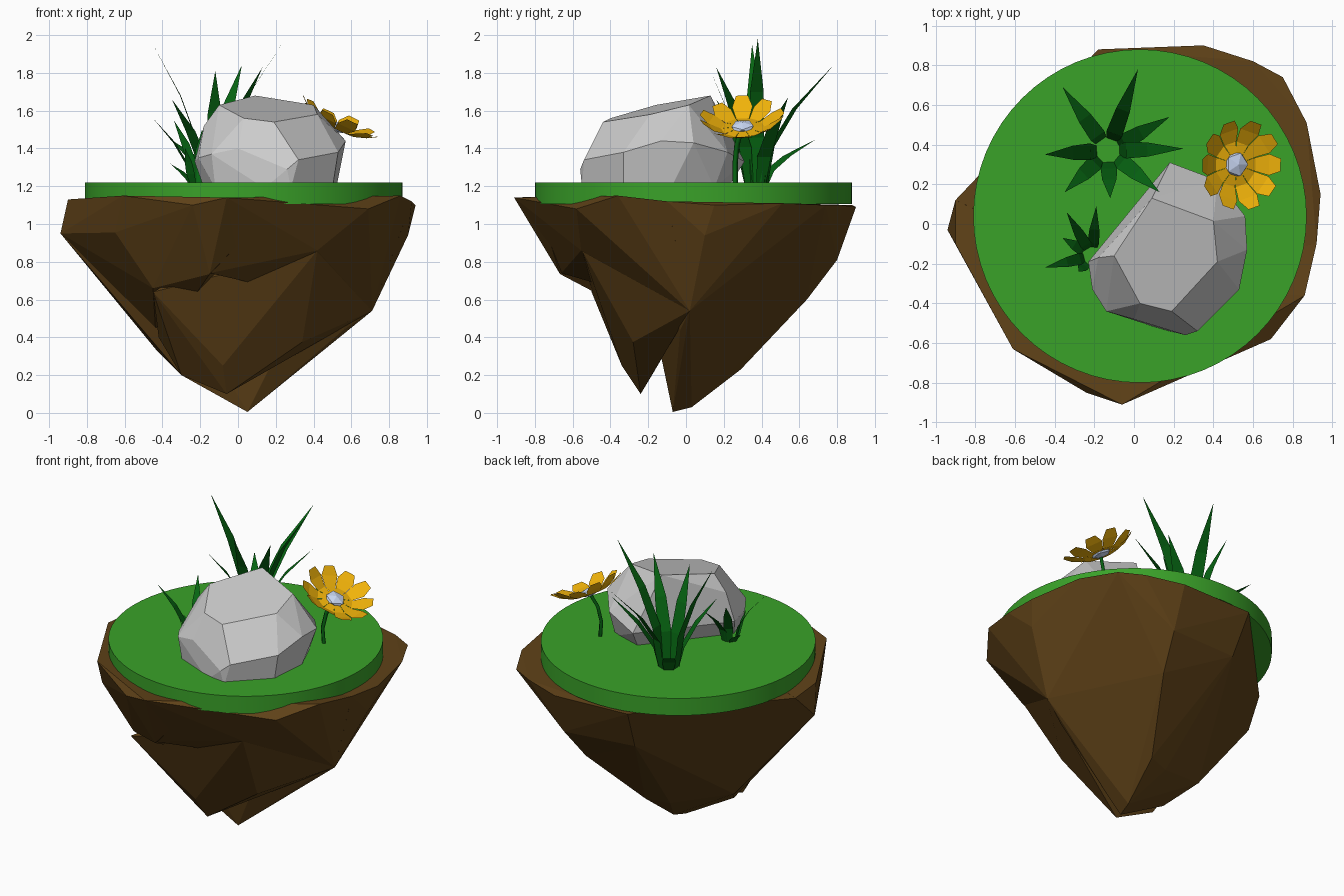
import bpy, bmesh, math
from mathutils import Vector, Matrix

if "Cube" in bpy.data.objects:
    bpy.data.objects.remove(bpy.data.objects["Cube"])


def material(name, color):
    m = bpy.data.materials.new(name)
    m.diffuse_color = (*color, 1)
    m.use_nodes = True
    m.node_tree.nodes["Principled BSDF"].inputs["Base Color"].default_value = m.diffuse_color
    return m


SOIL = material("soil", (0.115, 0.054, 0.009))
TURF = material("turf", (0.042, 0.36, 0.022))
LEAF = material("leaf", (0.002, 0.13, 0.006))
GOLD = material("petal", (0.88, 0.45, 0.003))
PALE = material("flower_heart", (0.6, 0.7, 0.92))


def finish(name, bm, mat=None):
    me = bpy.data.meshes.new(name)
    bm.to_mesh(me)
    bm.free()
    ob = bpy.data.objects.new(name, me)
    bpy.context.collection.objects.link(ob)
    if mat:
        me.materials.append(mat)
    return ob


def hull(name, points, mat=None, flat=0.02):
    bm = bmesh.new()
    for p in points:
        bm.verts.new(p)
    bmesh.ops.convex_hull(bm, input=bm.verts[:])
    loose = [v for v in bm.verts if not v.link_faces]
    bmesh.ops.delete(bm, geom=loose, context='VERTS')
    bmesh.ops.dissolve_limit(bm, angle_limit=flat, verts=bm.verts[:], edges=bm.edges[:])
    bmesh.ops.recalc_face_normals(bm, faces=bm.faces[:])
    return finish(name, bm, mat)


# Soil: main cone and the chunks that overhang at the front
hull("soil_core", [
    (-.9, .12, 1.11), (-.81, .17, 1.1), (-.18, .88, 1.1), (.35, .9, 1.09), (.6, .82, 1.1),
    (.75, .74, 1.1), (.87, .51, 1.11), (.94, .15, 1.1), (.92, -.1, 1.12), (.9, .1, .94),
    (.6, -.3, 1.1), (-.6, -.3, 1.1), (-.94, -.03, .95), (-.43, .1, .33), (-.3, -.08, .2),
    (.05, -.07, 0.005), (.07, .03, .03), (-.05, .24, .22), (.1, .29, .23), (.56, -.03, .44),
    (.71, .02, .54), (.3, .64, .6), (.35, .8, .81), (-.15, .76, .83)], SOIL, .06)
hull("soil_left_overhang", [
    (-.94, -.03, .95), (-.9, .12, 1.11), (-.9, -.1, 1.13), (-.65, -.52, .955), (-.61, -.63, 1.15),
    (-.24, -.85, 1.1), (-.06, -.91, 1.14), (-.15, -.667, .735), (-.37, -.51, .7),
    (-.45, -.47, .66), (.2, -.78, 1.1), (0, -.3, 1.1), (-.43, .1, .33)], SOIL, .06)
hull("soil_right_overhang", [
    (-.06, -.91, 1.14), (.2, -.78, 1.1), (.69, -.58, 1.08), (.86, -.36, 1.15), (.8, -.22, .94),
    (.42, -.555, .86), (.71, .02, .54), (.9, .1, .94), (.92, -.1, 1.12), (-.3, -.3, 1.1),
    (-.15, -.66, .74)], SOIL, .06)
hull("soil_fang", [
    (-.45, -.5, .64), (.42, -.55, .86), (-.08, -.34, .25), (-.06, -.24, .1), (-.3, -.18, .2),
    (-.42, -.14, .4), (-.2, -.17, .45), (.34, -.28, .375), (.71, .02, .54),
    (0, -.3, .9)], SOIL, .06)

# Turf disc
bm = bmesh.new()
bmesh.ops.create_cone(bm, cap_ends=True, segments=64, radius1=.84, radius2=.84, depth=.115,
                      matrix=Matrix.Translation((.03, .04, 1.1625)))
turf = finish("turf", bm, TURF)
bpy.context.view_layer.objects.active = turf
turf.select_set(True)
bpy.ops.object.shade_smooth_by_angle()

# Boulder
hull("boulder", [
    (.09, .13, 1.68), (.4, .015, 1.63), (.42, -.19, 1.58), (.19, -.44, 1.54), (.03, -.4, 1.56),
    (-.1, -.16, 1.63), (-.18, -.17, 1.52), (.18, .31, 1.33), (.42, .22, 1.38), (.56, .04, 1.43),
    (.57, -.13, 1.44), (.53, -.33, 1.38), (.32, -.54, 1.34), (.26, -.56, 1.29), (.2, -.52, 1.38),
    (0, -.48, 1.4), (-.14, -.44, 1.37), (-.21, -.33, 1.35), (-.23, -.19, 1.33),
    (-.18, -.25, 1.19), (-.12, -.42, 1.19), (.14, -.53, 1.19), (.28, -.55, 1.19),
    (.5, -.33, 1.19), (.52, -.08, 1.19), (.42, .15, 1.19), (.2, .22, 1.19)], flat=.17)


# Grass blades: flat strips that rise, lean out and end in a point
def tuft(name, centre, tips, size):
    bm = bmesh.new()
    for tip in tips:
        out = Vector((tip[0] - centre[0], tip[1] - centre[1], 0))
        reach, rise = out.length, tip[2] - 1.2
        out.normalize()
        side = Vector((-out.y, out.x, 0))
        base = Vector((*centre, 1.2))
        rows = []
        for r, h, w in ((.055 * size, 0, .028), (.09 * size, .33, .042),
                        (.06 * size + .36 * reach, .64, .036)):
            p = base + out * r + Vector((0, 0, h * rise))
            rows.append([bm.verts.new(p + side * w * size * s) for s in (-1, 1)])
        for a, b in zip(rows, rows[1:]):
            bm.faces.new((a[0], a[1], b[1], b[0]))
        bm.faces.new((*rows[-1], bm.verts.new(tip)))
    return finish(name, bm, LEAF)


tuft("large_grass_tuft", (-.13, .37),
     [(.25, .38, 1.98), (-.45, .35, 1.95), (.02, .78, 1.84), (-.12, .13, 1.81),
      (.13, .16, 1.83), (-.36, .69, 1.45), (-.35, .16, 1.66), (.18, .54, 1.67)], 1)
tuft("small_grass_tuft", (-.21, -.16),
     [(-.19, .09, 1.5), (-.34, .06, 1.55), (-.36, -.07, 1.32), (-.45, -.22, 1.56),
      (-.28, -.24, 1.4)], .7)

# Flower stem
curve = bpy.data.curves.new("flower_stem", 'CURVE')
curve.dimensions = '3D'
curve.bevel_depth = .014
curve.bevel_resolution = 0
spline = curve.splines.new('POLY')
path = [(.46, .26, 1.2), (.45, .26, 1.32), (.47, .27, 1.42), (.515, .295, 1.51)]
spline.points.add(len(path) - 1)
for pt, co in zip(spline.points, path):
    pt.co = (*co, 1)
curve.materials.append(LEAF)
bpy.context.collection.objects.link(bpy.data.objects.new("flower_stem", curve))

# Flower head, tilted towards +x and a little to the front
tilt = (Matrix.Translation((.515, .3, 1.515)) @ Matrix.Rotation(math.radians(26), 4, 'Y')
        @ Matrix.Rotation(math.radians(3), 4, 'X'))
bm = bmesh.new()
for i in range(10):
    turn = tilt @ Matrix.Rotation(math.tau * i / 10, 4, 'Z')
    lift = .012 * (i % 3)
    rows = [[bm.verts.new(turn @ Vector((r, s * w, z))) for s in (-1, 1)]
            for r, w, z in ((.05, .016, 0), (.11, .035, -.005), (.175, .054, .02 + lift / 2),
                            (.225, .032, .05 + lift))]
    for a, b in zip(rows, rows[1:]):
        bm.faces.new((a[0], b[0], b[1], a[1]))
finish("flower_petals", bm, GOLD)

bm = bmesh.new()
bmesh.ops.create_icosphere(bm, subdivisions=1, radius=.068,
                           matrix=tilt @ Matrix.Diagonal((1, 1, .4, 1)))
finish("flower_heart", bm, PALE)
